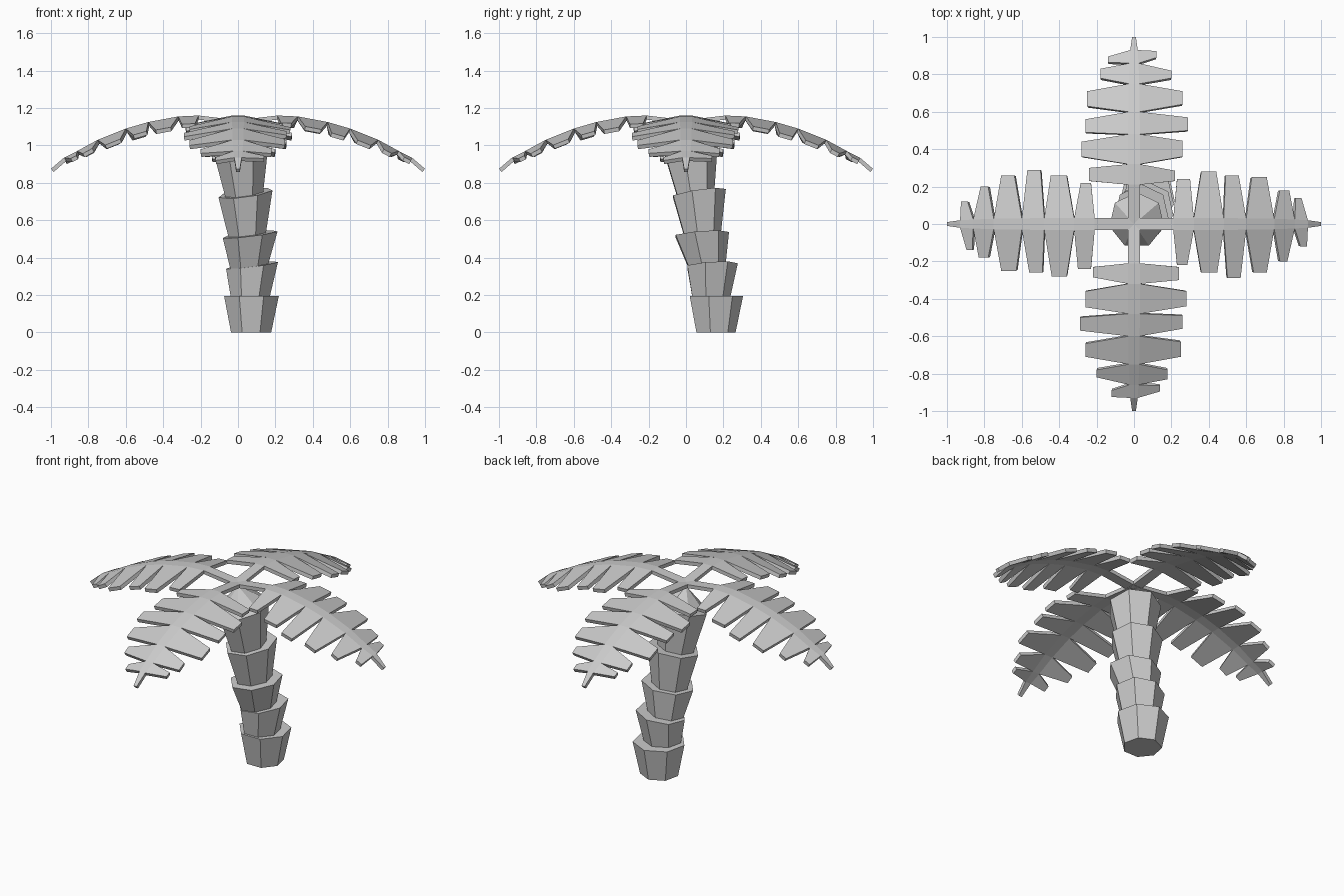
import bpy, bmesh, math
from mathutils import Vector

if "Cube" in bpy.data.objects:
    bpy.data.objects.remove(bpy.data.objects["Cube"])

SIDES = 7


def add_object(name, bm):
    bmesh.ops.recalc_face_normals(bm, faces=bm.faces)
    me = bpy.data.meshes.new(name)
    bm.to_mesh(me)
    bm.free()
    ob = bpy.data.objects.new(name, me)
    bpy.context.collection.objects.link(ob)
    return ob


def ring(bm, c, r, tilt):
    # heptagon ring, sheared so that z follows the given x and y slopes
    out = []
    for i in range(SIDES):
        a = math.pi / 2 + 2 * math.pi * i / SIDES
        dx, dy = r * math.cos(a), r * math.sin(a)
        out.append(bm.verts.new((c[0] + dx, c[1] + dy,
                                 c[2] + dx * tilt[0] + dy * tilt[1])))
    return out


def trunk_segment(name, bottom, rb, tilt_b, top, rt, tilt_t, apex=None):
    bm = bmesh.new()
    lo, hi = ring(bm, bottom, rb, tilt_b), ring(bm, top, rt, tilt_t)
    bm.faces.new(lo[::-1])
    for i in range(SIDES):
        j = (i + 1) % SIDES
        bm.faces.new((lo[i], lo[j], hi[j], hi[i]))
    if apex:
        tip = bm.verts.new(apex)
        for i in range(SIDES):
            bm.faces.new((hi[i], hi[(i + 1) % SIDES], tip))
    else:
        bm.faces.new(hi)
    add_object(name, bm)


# Trunk: stacked flaring cups leaning forward
segments = [
    ((.07, .155, 0), .11, (0, 0), (.072, .155, .195), .15, (0, 0)),
    ((.065, .13, .18), .105, (0, 0), (.075, .135, .36), .142, (.13, .07)),
    ((.06, .11, .34), .10, (.13, .07), (.065, .08, .525), .15, (.12, .08)),
    ((.05, .085, .51), .10, (.12, .08), (.04, .065, .745), .148, (.13, .15)),
    ((.035, .05, .72), .10, (.13, .15), (.015, .02, .985), .15, (.1, .2)),
]
for n, s in enumerate(segments):
    trunk_segment(f"trunk_segment_{n + 1}", *s,
                  apex=(0, 0, 1.11) if n == 4 else None)

# Frond: midrib stations (distance, height, half width)
RIB = [(0, 1.135, .032), (.21, 1.16, .032), (.32, 1.155, .032), (.48, 1.125, .032),
       (.60, 1.09, .03), (.75, 1.03, .028), (.86, .97, .024), (.93, .935, .02),
       (1.0, .875, .01)]
# Leaflet ends (from, to, reach) for each side of the midrib
LEFT = [(.23, .30, .24), (.36, .44, .28), (.49, .56, .26),
        (.63, .71, .25), (.78, .83, .18), (.865, .895, .14)]
RIGHT = [(.23, .285, .22), (.36, .445, .26), (.50, .57, .29),
         (.64, .71, .26), (.78, .82, .20), (.89, .925, .12)]
DROOP = .2


def rib_height(x):
    for a, b in zip(RIB, RIB[1:]):
        if x <= b[0]:
            return a[1] + (b[1] - a[1]) * (x - a[0]) / (b[0] - a[0])
    return RIB[-1][1]


def frond(name, angle):
    bm = bmesh.new()
    sides = {s: [bm.verts.new((x, s * w, z)) for x, z, w in RIB] for s in (1, -1)}
    for i in range(len(RIB) - 1):
        bm.faces.new((sides[-1][i], sides[-1][i + 1], sides[1][i + 1], sides[1][i]))
    for s, leaflets in ((1, LEFT), (-1, RIGHT)):
        for i, (x0, x1, reach) in enumerate(leaflets, start=1):
            a, b = sides[s][i], sides[s][i + 1]
            t0, t1 = (bm.verts.new((x, s * reach, rib_height(x) - DROOP * (reach - .03)))
                      for x in (x0, x1))
            bm.faces.new((a, b, t1, t0) if s > 0 else (a, t0, t1, b))
    bmesh.ops.recalc_face_normals(bm, faces=bm.faces)
    bm.faces.ensure_lookup_table()
    if bm.faces[0].normal.z < 0:
        bmesh.ops.reverse_faces(bm, faces=bm.faces)
    me = bpy.data.meshes.new(name)
    bm.to_mesh(me)
    bm.free()
    ob = bpy.data.objects.new(name, me)
    bpy.context.collection.objects.link(ob)
    ob.rotation_euler.z = angle
    mod = ob.modifiers.new("thickness", 'SOLIDIFY')
    mod.thickness = .022
    mod.offset = -1


for k, where in enumerate(("right", "back", "left", "front")):
    frond(f"frond_{where}", k * math.pi / 2)
